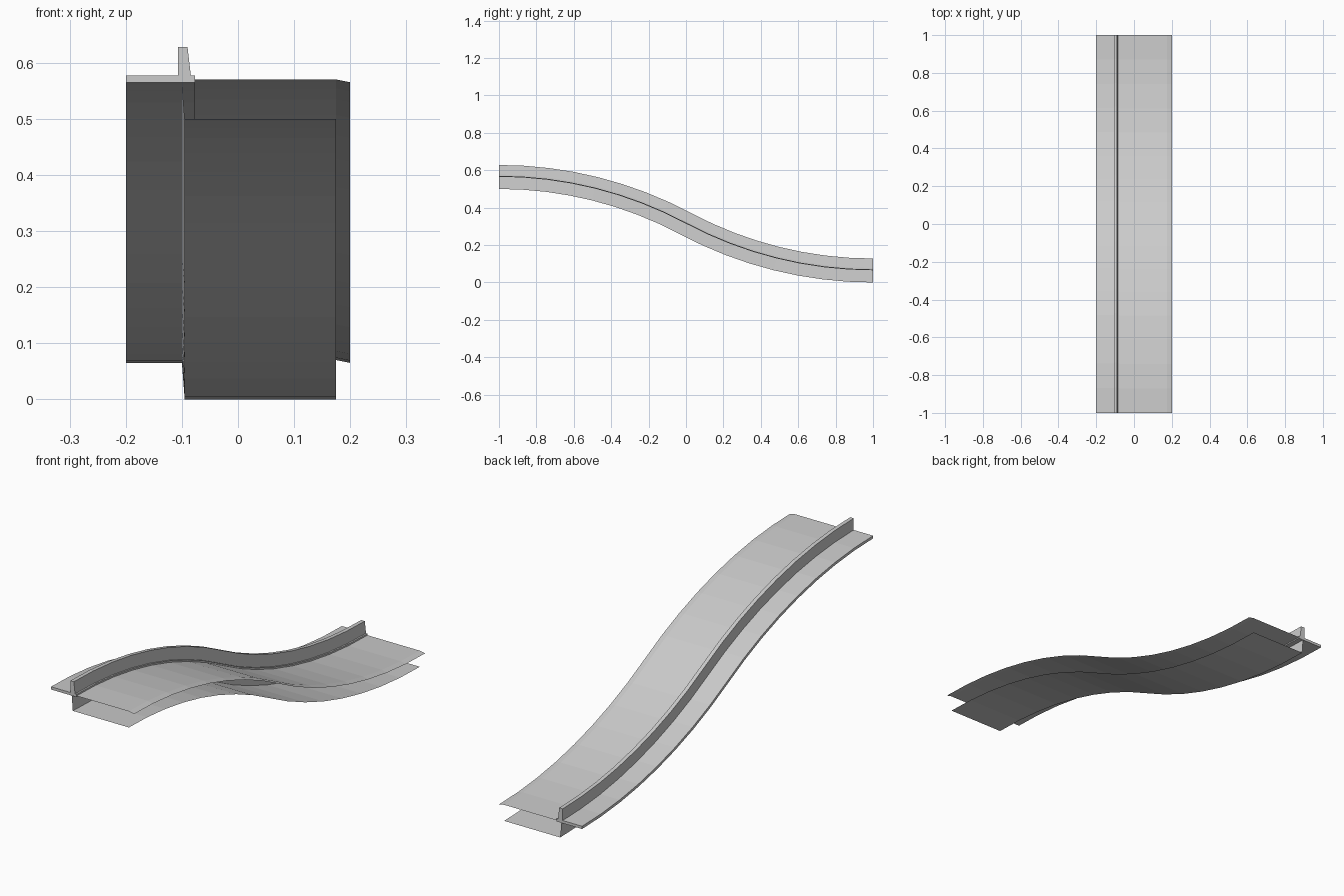
import bpy
import bmesh
import math

if "Cube" in bpy.data.objects:
    bpy.data.objects.remove(bpy.data.objects["Cube"], do_unlink=True)

grey = bpy.data.materials.new("light grey")
grey.use_nodes = True
COLOUR = (0.6, 0.6, 0.6, 1)
grey.diffuse_color = COLOUR
grey.node_tree.nodes["Principled BSDF"].inputs["Base Color"].default_value = COLOUR

SURFACE = 0.07          # height of the guiding road surface
DROP = 0.5              # fall from front to back
HALF = DROP / 2
RADIUS = (1 + HALF ** 2) / (2 * HALF)
STEPS = 8               # segments in each of the two arcs


def slope_path():
    """Crest arc followed by a matching sag arc: (y, z, angle of fall)."""
    sweep = math.asin(1 / RADIUS)
    crest = []
    for i in range(STEPS + 1):
        a = sweep * i / STEPS
        crest.append((-1 + RADIUS * math.sin(a),
                      DROP + SURFACE - RADIUS * (1 - math.cos(a)), a))
    sag = [(-y, DROP + 2 * SURFACE - z, a) for y, z, a in reversed(crest[:-1])]
    return crest + sag


def sweep_profile(name, profile, closed=False):
    """Sweep an (x, height) profile square to the sloping path."""
    bm = bmesh.new()
    rings = []
    for y, z, a in slope_path():
        rings.append([bm.verts.new((x, y + (h - SURFACE) * math.sin(a),
                                    z + (h - SURFACE) * math.cos(a)))
                      for x, h in profile])
    count = len(profile)
    for r, s in zip(rings, rings[1:]):
        for i in range(count if closed else count - 1):
            j = (i + 1) % count
            bm.faces.new((r[i], r[j], s[j], s[i]))
    if closed:
        bm.faces.new(rings[0])
        bm.faces.new(rings[-1][::-1])
        bmesh.ops.recalc_face_normals(bm, faces=bm.faces)
    mesh = bpy.data.meshes.new(name)
    bm.to_mesh(mesh)
    bm.free()
    mesh.materials.append(grey)
    obj = bpy.data.objects.new(name, mesh)
    bpy.context.collection.objects.link(obj)
    return obj


# Walkway slab with its raised barrier
sweep_profile("walkway_and_barrier", [
    (-0.2, 0.065), (-0.077, 0.065), (-0.077, 0.077), (-0.084, 0.077),
    (-0.09, 0.128), (-0.107, 0.128), (-0.107, 0.077), (-0.2, 0.077)], closed=True)

# Thin road deck with a drooping outer lip
sweep_profile("road_deck", [(-0.077, SURFACE), (0.175, SURFACE), (0.2, 0.065)])

# Side wall and underside sheet
sweep_profile("lower_sheet", [(0.175, 0), (-0.095, 0), (-0.1, 0.065)])
